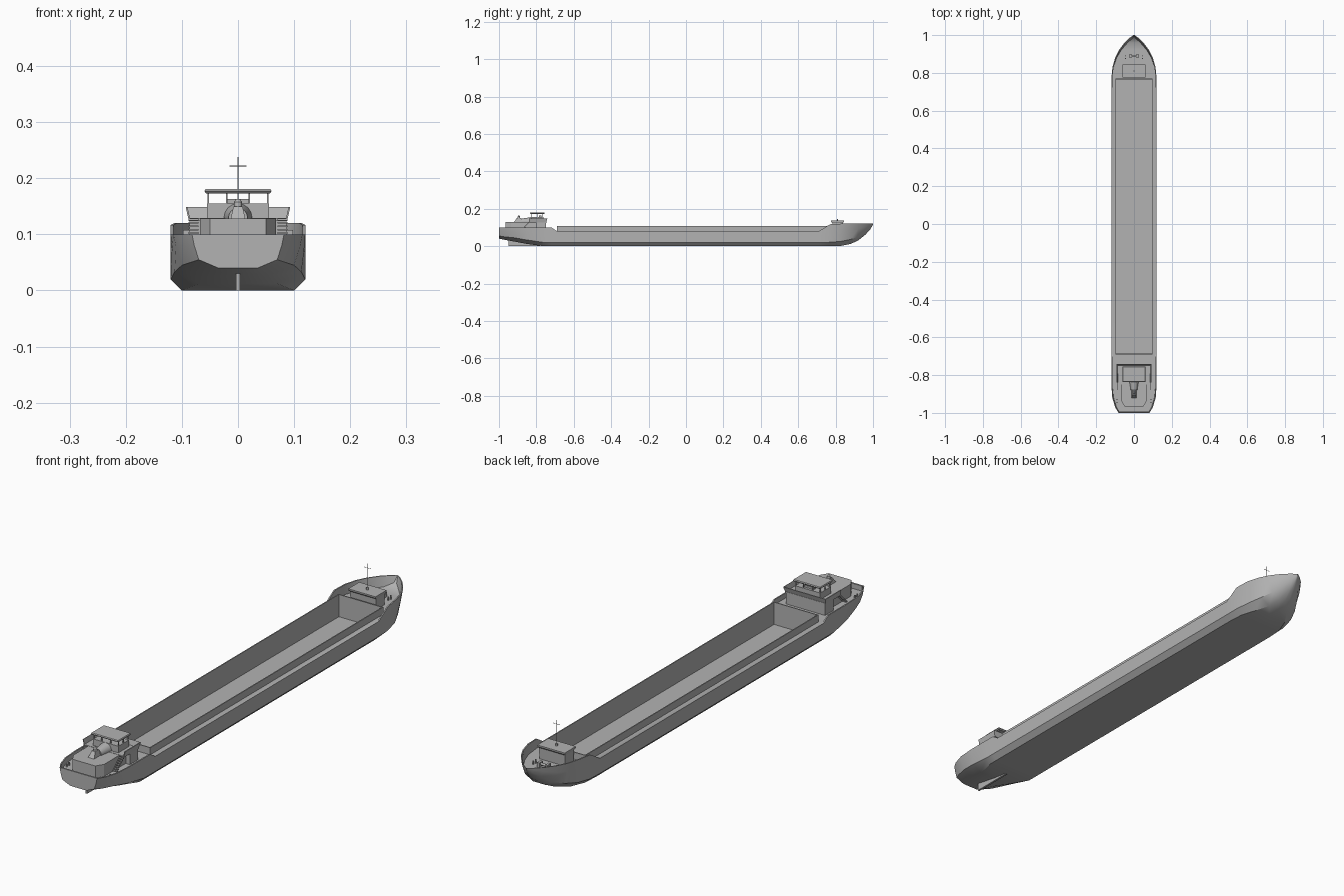
import bpy, bmesh, math
from mathutils import Vector

cube = bpy.data.objects.get("Cube")
if cube:
    bpy.data.objects.remove(cube, do_unlink=True)

grey = bpy.data.materials.new("hull_grey")
grey.use_nodes = True
colour = (0.45, 0.45, 0.45, 1)
grey.diffuse_color = colour
grey.node_tree.nodes["Principled BSDF"].inputs["Base Color"].default_value = colour


def finish(name, bm, smooth=False):
    bmesh.ops.remove_doubles(bm, verts=bm.verts, dist=1e-5)
    bmesh.ops.recalc_face_normals(bm, faces=bm.faces)
    mesh = bpy.data.meshes.new(name)
    bm.to_mesh(mesh)
    bm.free()
    mesh.materials.append(grey)
    ob = bpy.data.objects.new(name, mesh)
    bpy.context.collection.objects.link(ob)
    if smooth:
        bpy.ops.object.select_all(action='DESELECT')
        ob.select_set(True)
        bpy.context.view_layer.objects.active = ob
        bpy.ops.object.shade_smooth_by_angle(angle=math.radians(32))
    return ob


def stack(name, rings, first_cap=True):
    """Join closed rings of points; the last ring is always capped."""
    bm = bmesh.new()
    loops = [[bm.verts.new(p) for p in ring] for ring in rings]
    n = len(loops[0])
    for a, b in zip(loops, loops[1:]):
        for i in range(n):
            j = (i + 1) % n
            bm.faces.new((a[i], a[j], b[j], b[i]))
    if first_cap:
        bm.faces.new(loops[0])
    bm.faces.new(loops[-1])
    return finish(name, bm)


def rect(x, y0, y1, z):
    return [(-x, y0, z), (x, y0, z), (x, y1, z), (-x, y1, z)]


def box(name, x0, x1, y0, y1, z0, z1):
    return stack(name, [[(x0, y0, z), (x1, y0, z), (x1, y1, z), (x0, y1, z)]
                        for z in (z0, z1)])


def rod(name, start, end, r0, r1=None, sides=12):
    start, end = Vector(start), Vector(end)
    axis = end - start
    bm = bmesh.new()
    bmesh.ops.create_cone(bm, cap_ends=True, segments=sides, radius1=r0,
                          radius2=r0 if r1 is None else r1, depth=axis.length)
    turn = axis.to_track_quat('Z', 'Y').to_matrix().to_4x4()
    bmesh.ops.transform(bm, verts=bm.verts, matrix=turn)
    bmesh.ops.translate(bm, verts=bm.verts, vec=(start + end) / 2)
    return finish(name, bm, True)


# Hull stations: y, rim width, keel height, bottom width, bilge width, bilge height, rim height
DECK, HOLD_AFT, HOLD_FORE, HOLD_X = 0.08, -0.69, 0.77, 0.098
stations = [
    (-1, .082, .04, .035, .07, .055, .1),
    (-.97, .1, .034, .04, .085, .05, .1),
    (-.92, .115, .025, .05, .1, .045, .1),
    (-.85, .12, .012, .07, .113, .033, .1),
    (-.76, .12, 0, .1, .12, .02, .1),
    (-.72, .12, 0, .1, .12, .02, .1),
    (HOLD_AFT, .12, 0, .1, .12, .02, DECK),
    (.71, .12, 0, .1, .12, .02, DECK),
    (HOLD_FORE, .12, 0, .096, .119, .021, .117),
    (.83, .114, .002, .075, .107, .026, .12),
    (.88, .1, .012, .045, .086, .036, .12),
    (.92, .08, .03, .026, .062, .05, .12),
    (.96, .05, .062, .01, .036, .078, .12),
    (.985, .024, .09, .004, .014, .1, .12),
    (1, .003, .115, .001, .002, .117, .12),
]


def width_at(points, z):
    for (xa, za), (xb, zb) in zip(points, points[1:]):
        if za <= z <= zb and zb > za:
            return xa + (xb - xa) * (z - za) / (zb - za)
    return points[-1][0]


def section(w, k, b, m, c, t):
    outer = [(0, k), (b, k), (m, c), (m + (w - m) * .7, c + (t - c) * .6), (w, t)]
    inner = max(w - .005, w * .4)
    d = min(t, max(DECK, k + .005))
    deck = max(min(inner, width_at(outer, d) - .003), .0005)
    half = outer + [(inner, t), (deck, d), (min(HOLD_X, deck * .9), d), (0, d)]
    return [(-x, z) for x, z in half[:0:-1]] + half


hull = bmesh.new()
rows = [[hull.verts.new((x, s[0], z)) for x, z in section(*s[1:])] for s in stations]
last = len(rows[0]) - 2
for s, a, b in zip(stations, rows, rows[1:]):
    for i in range(last + 1):
        # The hold stays open in the deck
        if i in (0, last) and HOLD_AFT <= s[0] < HOLD_FORE:
            continue
        hull.faces.new((a[i], a[i + 1], b[i + 1], b[i]))
hull.faces.new([hull.verts.new(v.co) for v in rows[0][4:13]])
finish("hull", hull, True)
box("transom_bulwark", -.077, .077, -.999, -.993, DECK, .1)
box("skeg", -.004, .004, -.95, -.78, 0, .035)

# Cargo hold with raised coaming
inset = .004
inside = (HOLD_X - inset, HOLD_AFT + inset, HOLD_FORE - inset)
stack("cargo_hold", [rect(HOLD_X, HOLD_AFT, HOLD_FORE, DECK),
                     rect(HOLD_X, HOLD_AFT, HOLD_FORE, .108),
                     rect(*inside, .108), rect(*inside, .02)], first_cap=False)

# Aft house: chamfered lower tier, bridge platform and wheelhouse
plan = [(.05, -.965), (.068, -.935), (.068, -.8), (.086, -.8), (.086, -.748)]
plan += [(-x, y) for x, y in reversed(plan)]
stack("lower_house", [[(x, y, z) for x, y in plan] for z in (DECK, .128)])
box("bridge_platform", -.088, .088, -.84, -.746, .124, .129)
box("wheelhouse", -.055, .055, -.828, -.762, .128, .155)

# Flared bulwark round the bridge wings
bm = bmesh.new()
low, high = [[bm.verts.new(p) for p in ((-x, -.84, z), (-x, y, z), (x, y, z), (x, -.84, z))]
             for x, y, z in ((.088, -.748, .126), (.093, -.741, .148))]
for i in range(3):
    bm.faces.new((low[i], low[i + 1], high[i + 1], high[i]))
wing = finish("wing_bulwark", bm)
thick = wing.modifiers.new("thickness", 'SOLIDIFY')
thick.thickness = .003

# Open window posts and roof
for x in (-.053, -.02, .02, .053):
    for y in (-.825, -.765):
        box("window_post", x - .0015, x + .0015, y - .0015, y + .0015, .155, .174)
for x in (-.053, .053):
    box("side_post", x - .0015, x + .0015, -.797, -.793, .155, .174)
stack("wheelhouse_roof", [rect(.057, -.832, -.758, .173), rect(.06, -.836, -.755, .177),
                          rect(.058, -.834, -.757, .181)])
box("steering_console", -.02, .02, -.785, -.772, .155, .163)

# Stairs to the bridge wings
for side in (-1, 1):
    for i in range(8):
        x0, x1 = sorted((side * .07, side * .088))
        y, z = -.885 + i * .006, .083 + i * .006
        box("stair_step", x0, x1, y, y + .008, z, z + .003)

# Engine casing and funnel
rod("engine_casing", (0, -.828, .13), (0, -.88, .13), .025, .017, 16)
stack("funnel_base", [rect(.013, -.92, -.87, .128), rect(.008, -.905, -.882, .15)])
rod("funnel", (0, -.894, .14), (0, -.894, .158), .008, .007)
rod("funnel_cap", (0, -.894, .158), (0, -.894, .163), .007, .003)

# Fore house and signal mast
stack("fore_house", [rect(.056, .785, .838, DECK), rect(.057, .783, .839, .124),
                     rect(.06, .776, .845, .13), rect(.06, .776, .845, .136)])
rod("mast_foot", (0, .81, .135), (0, .81, .145), .004)
rod("mast", (0, .81, .136), (0, .81, .238), .001, sides=8)
rod("mast_crossbar", (-.015, .81, .222), (.015, .81, .222), .0008, sides=6)

# Anchor winch and bollards on the foredeck
rod("winch_drum", (-.025, .888, .09), (.025, .888, .09), .005)
for side in (-1, 1):
    x = side * .018
    box("winch_stand", x - .005, x + .005, .878, .9, DECK, .098)
    for y in (.876, .89):
        rod("bollard", (side * .046, y, DECK), (side * .046, y, .095), .003)
        rod("aft_bollard", (side * .09, y - 1.82, DECK), (side * .09, y - 1.82, .092), .003)
